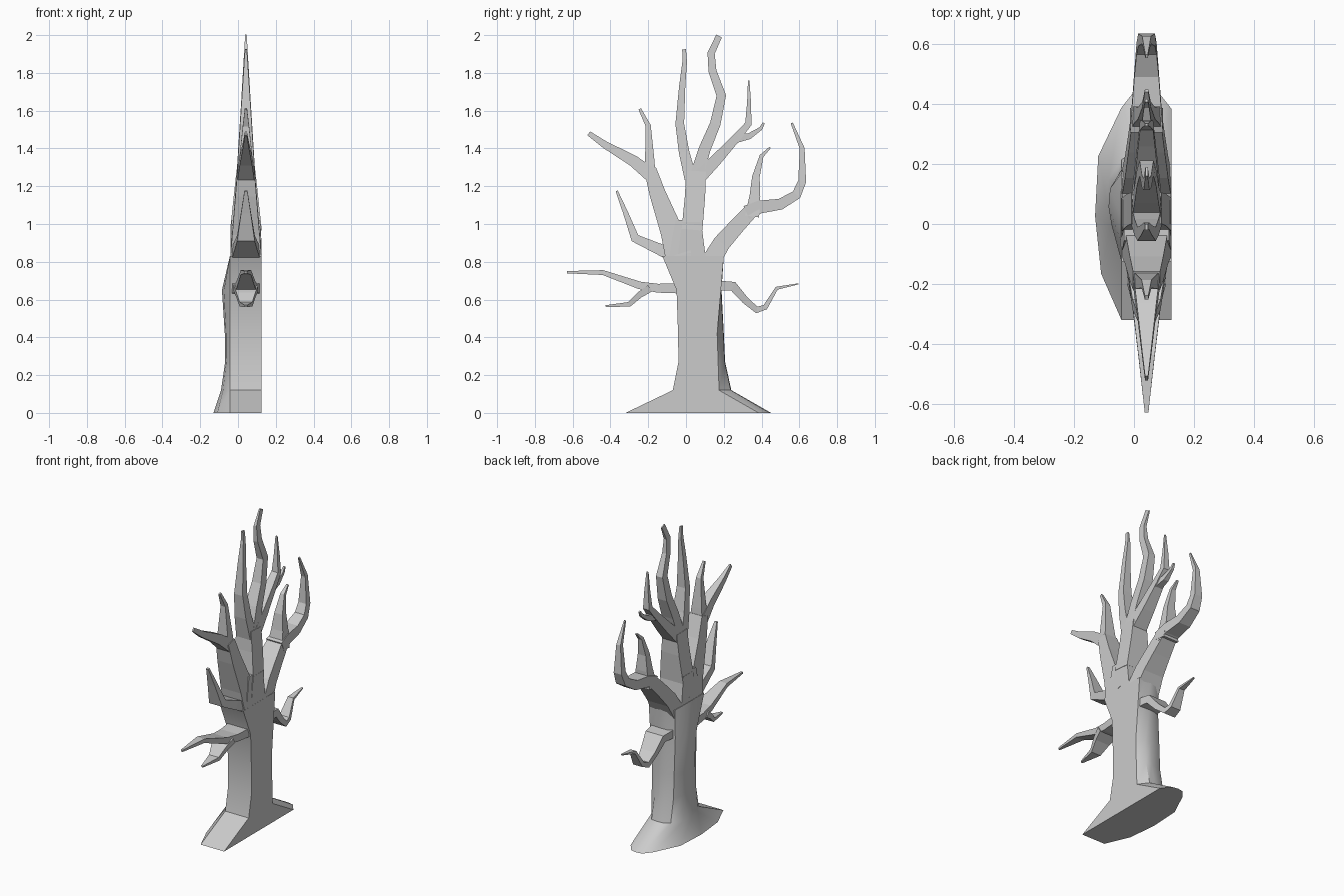
import bpy, bmesh
from mathutils import Vector

XC = 0.042  # mid-plane of all branches


def loft(name, rings):
    """Skin equal-length closed rings and cap both ends."""
    bm = bmesh.new()
    rows = [[bm.verts.new(p) for p in r] for r in rings]
    n = len(rows[0])
    for a, b in zip(rows, rows[1:]):
        for i in range(n):
            j = (i + 1) % n
            bm.faces.new((a[i], a[j], b[j], b[i]))
    bm.faces.new(rows[0][::-1])
    bm.faces.new(rows[-1])
    bmesh.ops.recalc_face_normals(bm, faces=bm.faces)
    me = bpy.data.meshes.new(name)
    bm.to_mesh(me)
    bm.free()
    ob = bpy.data.objects.new(name, me)
    bpy.context.collection.objects.link(ob)
    return ob


def branch(name, pts, w, h):
    """Four-sided branch along (y, z) points; w = in-plane width, h = half depth, start to end."""
    p = [Vector(q) for q in pts]
    d = [0.0]
    for a, b in zip(p, p[1:]):
        d.append(d[-1] + (b - a).length)
    rings = []
    for i, c in enumerate(p):
        t = d[i] / d[-1]
        t1 = (p[i] - p[i - 1]).normalized() if i else (p[1] - p[0]).normalized()
        t2 = (p[i + 1] - p[i]).normalized() if i < len(p) - 1 else t1
        tan = (t1 + t2).normalized()
        miter = 1 / max(0.75, tan.dot(t1))
        nrm = Vector((-tan.y, tan.x)) * (w[0] + (w[1] - w[0]) * t) / 2 * miter
        hx = h[0] + (h[1] - h[0]) * t
        a, b = c + nrm, c - nrm
        rings.append([(XC - hx, *a), (XC + hx, *a), (XC + hx, *b), (XC - hx, *b)])
    return loft(name, rings)


def trunk_ring(z, left, face, right, back):
    """Flat on +x and -y, rounded towards -x."""
    s = right - left
    e = -0.042
    return [(0.125, left, z), (0.125, face, z), (0.08, right - 0.01 * s, z), (0.04, right, z),
            (0.0, right - 0.01 * s, z), (e, right - 0.08 * s, z),
            (e + (back - e) * 0.88, left + 0.71 * s, z), (back, left + 0.45 * s, z),
            (e + (back - e) * 0.77, left + 0.2 * s, z), (e, left, z)]


# Trunk with flared foot
trunk = loft("trunk", [trunk_ring(*r) for r in (
    (0.0, -0.32, 0.385, 0.45, -0.13),
    (0.12, -0.07, 0.175, 0.24, -0.09),
    (0.27, -0.04, 0.17, 0.207, -0.068),
    (0.42, -0.042, 0.165, 0.2, -0.07),
    (0.65, -0.05, 0.185, 0.188, -0.085),
    (0.83, -0.125, 0.2, 0.2, -0.043))])
for f in trunk.data.polygons:
    f.use_smooth = True
bpy.context.view_layer.objects.active = trunk
trunk.select_set(True)
bpy.ops.object.shade_smooth_by_angle(angle=0.6)

# Central stem and its three upper limbs
branch("stem_base", [(0.03, 0.78), (0.03, 0.92), (0.03, 1.01)], (0.16, 0.1), (0.083, 0.08))
branch("stem", [(0.032, 0.97), (0.048, 1.15), (0.053, 1.28)], (0.11, 0.105), (0.083, 0.05))
branch("top_limb_left", [(0.025, 1.24), (-0.01, 1.38), (-0.033, 1.53), (-0.02, 1.73), (-0.007, 1.86),
                         (-0.01, 1.925)], (0.065, 0.02), (0.05, 0.005))
branch("top_limb_middle", [(0.05, 1.24), (0.1, 1.4), (0.155, 1.53), (0.187, 1.68), (0.14, 1.81),
                           (0.133, 1.905), (0.175, 1.995)], (0.07, 0.033), (0.05, 0.004))
branch("top_limb_right", [(0.07, 1.25), (0.16, 1.34), (0.275, 1.465), (0.33, 1.53), (0.334, 1.64),
                          (0.332, 1.76)], (0.075, 0.008), (0.05, 0.005))
branch("top_twig_right", [(0.26, 1.45), (0.335, 1.465), (0.395, 1.505), (0.412, 1.535)],
       (0.045, 0.012), (0.025, 0.005))

# Upper left limb and fork
branch("left_limb", [(-0.04, 0.83), (-0.075, 0.96), (-0.15, 1.16), (-0.19, 1.29)], (0.14, 0.065), (0.083, 0.045))
branch("left_limb_fill", [(-0.03, 0.82), (-0.035, 0.93), (-0.035, 1.02)], (0.12, 0.04), (0.083, 0.075))
branch("left_fork_out", [(-0.185, 1.26), (-0.28, 1.335), (-0.43, 1.42), (-0.515, 1.48)],
       (0.075, 0.025), (0.045, 0.005))
branch("left_fork_up", [(-0.19, 1.25), (-0.192, 1.34), (-0.2, 1.52), (-0.245, 1.61)],
       (0.06, 0.015), (0.045, 0.006))

# Middle left limb
branch("middle_left_limb", [(-0.06, 0.83), (-0.16, 0.875), (-0.27, 0.925), (-0.32, 1.06), (-0.367, 1.175)],
       (0.07, 0.012), (0.08, 0.008))

# Low left limb and twig
branch("low_left_limb", [(-0.03, 0.66), (-0.15, 0.66), (-0.245, 0.675), (-0.44, 0.743), (-0.63, 0.745)],
       (0.055, 0.012), (0.075, 0.006))
branch("low_left_twig", [(-0.19, 0.66), (-0.245, 0.625), (-0.3, 0.575), (-0.425, 0.565)],
       (0.04, 0.01), (0.065, 0.006))

# Low right limb
branch("low_right_limb", [(0.15, 0.675), (0.25, 0.67), (0.315, 0.595), (0.375, 0.545), (0.42, 0.56),
                          (0.48, 0.66), (0.595, 0.683)], (0.055, 0.006), (0.075, 0.005))

# Upper right limb with curled end and fork
branch("right_limb", [(0.13, 0.8), (0.19, 0.9), (0.27, 0.99), (0.35, 1.075)], (0.1, 0.075), (0.083, 0.05))
branch("right_curl", [(0.32, 1.06), (0.39, 1.09), (0.5, 1.105), (0.585, 1.155), (0.615, 1.225),
                      (0.615, 1.4), (0.56, 1.535)], (0.075, 0.012), (0.055, 0.004))
branch("right_fork_up", [(0.35, 1.04), (0.365, 1.15), (0.37, 1.25), (0.4, 1.36), (0.445, 1.405)],
       (0.075, 0.01), (0.055, 0.006))
